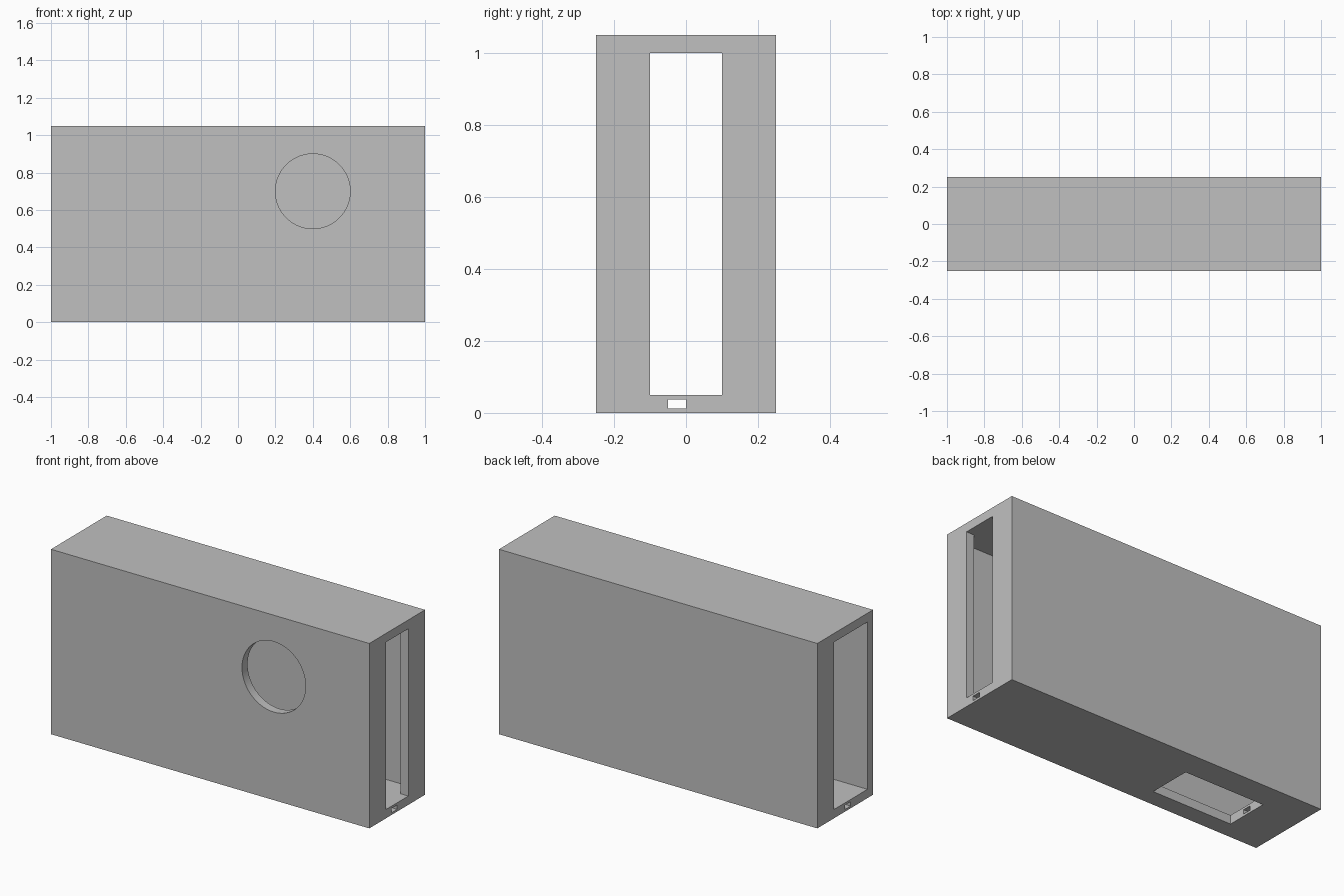
import bpy
from mathutils import Vector

cube = bpy.data.objects.get("Cube")
if cube:
    bpy.data.objects.remove(cube, do_unlink=True)

grey = bpy.data.materials.new("mid grey")
grey.use_nodes = True
colour = (0.53, 0.53, 0.53, 1)
grey.diffuse_color = colour
grey.node_tree.nodes["Principled BSDF"].inputs["Base Color"].default_value = colour


def box(name, low, high):
    """Axis-aligned box between two corners."""
    low, high = Vector(low), Vector(high)
    bpy.ops.mesh.primitive_cube_add(size=1, location=(low + high) / 2)
    obj = bpy.context.object
    obj.name = name
    obj.scale = high - low
    bpy.ops.object.transform_apply(location=True, rotation=True, scale=True)
    obj.data.materials.append(grey)
    return obj


def cut(body, cutter):
    """Subtract the cutter from the body, then discard it."""
    cutter.hide_render = True
    mod = body.modifiers.new(cutter.name, "BOOLEAN")
    mod.operation = "DIFFERENCE"
    mod.solver = "EXACT"
    mod.object = cutter
    bpy.context.view_layer.objects.active = body
    bpy.ops.object.modifier_apply(modifier=mod.name)
    bpy.data.objects.remove(cutter, do_unlink=True)


L, D, H, WALL = 1.0, 0.25, 1.05, 0.05
floor, ceiling = WALL, H - WALL

# Hollow housing
housing = box("housing", (-L, -D, 0), (L, D, H))
cut(housing, box("cavity", (WALL - L, WALL - D, floor), (L - WALL, D - WALL, ceiling)))

# Tall openings in the two end walls
cut(housing, box("left_slot", (L - 0.1, -0.1, floor), (L + 0.1, 0.1, ceiling)))
cut(housing, box("right_slot", (-L - 0.1, WALL - D, floor), (0.1 - L, 0.1, ceiling)))

# Hatch through the floor
cut(housing, box("floor_hatch", (-0.75, -0.15, -0.1), (-0.25, 0.1, 0.1)))

# Narrow channel running lengthwise inside the floor
cut(housing, box("floor_channel", (-L - 0.1, -0.05, 0.0125), (L + 0.1, 0, 0.0375)))

# Round window in the front wall
bpy.ops.mesh.primitive_cylinder_add(vertices=96, radius=0.2, depth=0.2,
                                    location=(0.4, -D, 0.7), rotation=(1.5708, 0, 0))
window = bpy.context.object
window.name = "round_window"
window.data.materials.append(grey)
cut(housing, window)

# Smooth window rim, crisp edges elsewhere
bpy.ops.object.select_all(action="DESELECT")
housing.select_set(True)
bpy.context.view_layer.objects.active = housing
bpy.ops.object.shade_smooth_by_angle(angle=0.5)
